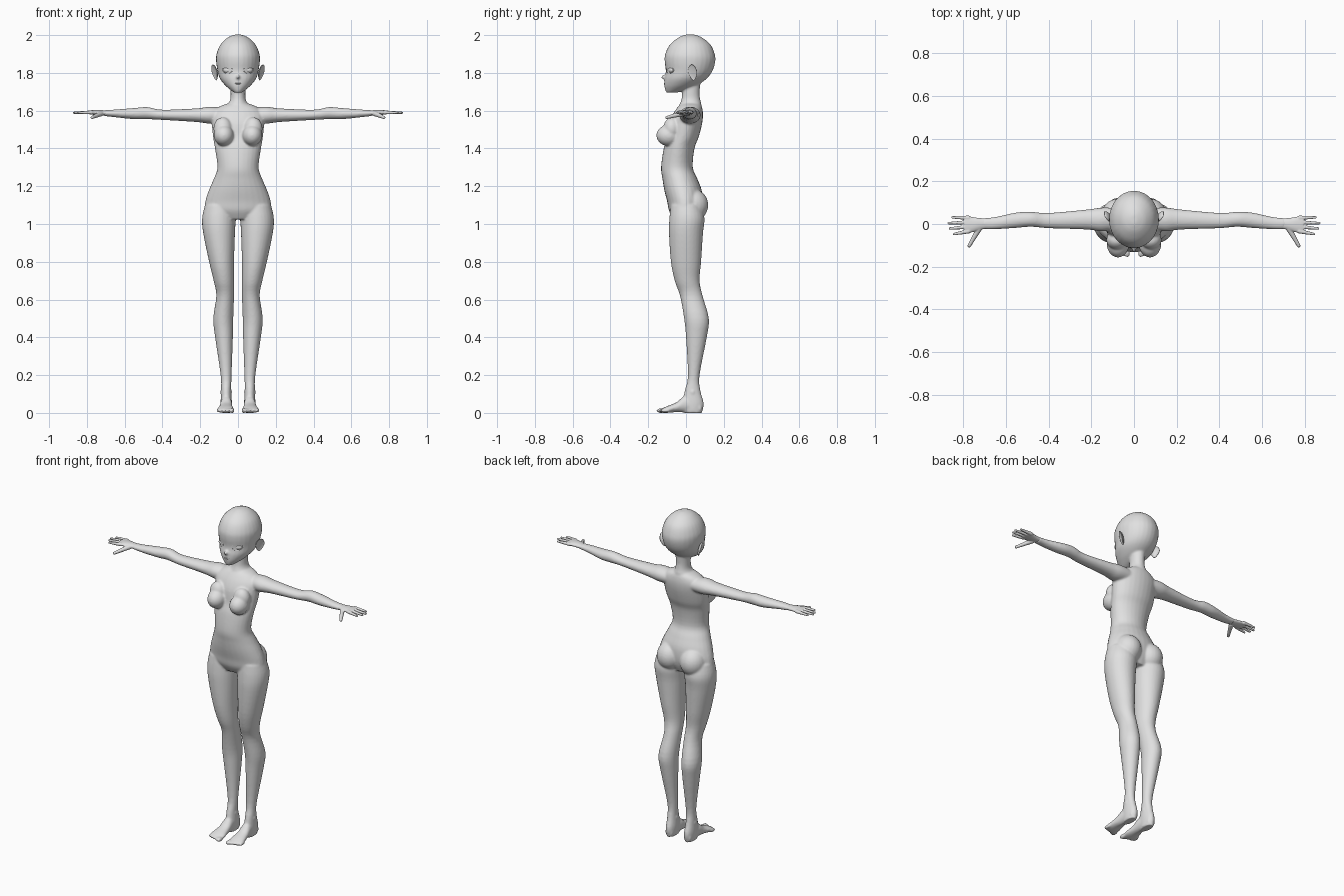
import bpy
import bmesh
import math
from mathutils import Matrix, Vector

default_cube = bpy.data.objects.get("Cube")
if default_cube:
    bpy.data.objects.remove(default_cube, do_unlink=True)

# Single plain material
clay = bpy.data.materials.new("light_grey_clay")
clay.use_nodes = True
grey = (0.75, 0.75, 0.75, 1.0)
clay.diffuse_color = grey
shader = next(n for n in clay.node_tree.nodes if n.type == "BSDF_PRINCIPLED")
shader.inputs["Base Color"].default_value = grey
shader.inputs["Roughness"].default_value = 0.7

SIDES = (1, -1)
SEGMENTS = 28


def catmull(p0, p1, p2, p3, t):
    """Smooth interpolation between two neighbouring cross-sections."""
    return [b + 0.5 * t * (c - a + t * (2 * a - 5 * b + 4 * c - d + t * (3 * (b - c) + d - a)))
            for a, b, c, d in zip(p0, p1, p2, p3)]


def loft(bm, axis, sections, side=1, steps=4):
    """Closed tube; each section is (position on axis, centre, half width, low, high)."""
    dense = []
    last = len(sections) - 1
    for i in range(last):
        around = [sections[min(max(i + k, 0), last)] for k in (-1, 0, 1, 2)]
        dense += [catmull(*around, s / steps) for s in range(steps)]
    dense.append(sections[last])
    rings = []
    for pos, centre, width, low, high in dense:
        ring = []
        for k in range(SEGMENTS):
            angle = math.tau * k / SEGMENTS
            a = centre + width * math.cos(angle)
            b = (low + high) / 2 + (high - low) / 2 * math.sin(angle)
            x, y, z = {"x": (pos, a, b), "y": (a, pos, b), "z": (a, b, pos)}[axis]
            ring.append(bm.verts.new((x * side, y, z)))
        rings.append(ring)
    for lower, upper in zip(rings, rings[1:]):
        for k in range(SEGMENTS):
            n = (k + 1) % SEGMENTS
            bm.faces.new((lower[k], lower[n], upper[n], upper[k]))
    bm.faces.new(rings[0])
    bm.faces.new(rings[-1])


def ellipsoid(bm, centre, radii, side=1, turn=0.0, tilt=0.0):
    x, y, z = centre
    matrix = (Matrix.Translation((x * side, y, z)) @ Matrix.Rotation(turn * side, 4, "Z")
              @ Matrix.Rotation(tilt * side, 4, "Y") @ Matrix.Diagonal((*radii, 1)))
    return bmesh.ops.create_uvsphere(bm, u_segments=24, v_segments=16, radius=1, matrix=matrix)["verts"]


def digit(bm, start, end, radius, side):
    """Tapering finger with a rounded tip."""
    start, end = Vector(start), Vector(end)
    for i in range(15):
        t = i / 14
        r = radius * (1 - 0.4 * t)
        p = start.lerp(end, t)
        ellipsoid(bm, p, (r, r, r), side)


def finish(name, bm, voxel=None, smoothing=0):
    bmesh.ops.recalc_face_normals(bm, faces=bm.faces)
    mesh = bpy.data.meshes.new(name)
    bm.to_mesh(mesh)
    bm.free()
    mesh.materials.append(clay)
    mesh.polygons.foreach_set("use_smooth", [True] * len(mesh.polygons))
    obj = bpy.data.objects.new(name, mesh)
    bpy.context.collection.objects.link(obj)
    if voxel:
        remesh = obj.modifiers.new("blend_parts", "REMESH")
        remesh.mode = "VOXEL"
        remesh.voxel_size = voxel
        remesh.use_smooth_shade = True
        smooth = obj.modifiers.new("soften", "SMOOTH")
        smooth.factor = 0.5
        smooth.iterations = smoothing
    return obj


def stroke(name, points, radius):
    """Thin raised line on the face."""
    curve = bpy.data.curves.new(name, "CURVE")
    curve.dimensions = "3D"
    curve.bevel_depth = radius
    curve.bevel_resolution = 2
    spline = curve.splines.new("POLY")
    spline.points.add(len(points) - 1)
    for point, co in zip(spline.points, points):
        point.co = (*co, 1)
    curve.materials.append(clay)
    bpy.context.collection.objects.link(bpy.data.objects.new(name, curve))


body = bmesh.new()

# Head, neck and nose
loft(body, "z", [
    (2.003, 0, .015, .0, .045), (1.987, 0, .055, -.04, .085), (1.95, 0, .093, -.085, .13),
    (1.9, 0, .114, -.11, .152), (1.86, 0, .116, -.113, .155), (1.81, 0, .108, -.107, .14),
    (1.77, 0, .096, -.114, .11), (1.735, 0, .069, -.115, .06), (1.71, 0, .04, -.11, 0),
    (1.695, 0, .018, -.104, -.05)])
loft(body, "z", [
    (1.78, 0, .042, -.02, .08), (1.7, 0, .039, -.02, .072), (1.66, 0, .041, -.024, .075),
    (1.63, 0, .055, -.035, .082), (1.58, 0, .07, -.05, .08)])
ellipsoid(body, (0, -.11, 1.778), (.01, .023, .013))

# Torso
loft(body, "z", [
    (1.64, 0, .05, -.025, .075), (1.618, 0, .105, -.045, .085), (1.58, 0, .14, -.07, .09),
    (1.53, 0, .139, -.09, .085), (1.46, 0, .132, -.1, .067), (1.4, 0, .122, -.118, .045),
    (1.3, 0, .109, -.132, .036), (1.24, 0, .128, -.125, .06), (1.18, 0, .154, -.115, .083),
    (1.12, 0, .173, -.1, .088), (1.07, 0, .172, -.09, .08), (1.025, 0, .12, -.065, .06)])

for s in SIDES:
    # Chest and seat
    ellipsoid(body, (.075, -.092, 1.469), (.053, .065, .056), s)
    ellipsoid(body, (.08, -.075, 1.505), (.05, .045, .06), s)
    ellipsoid(body, (.078, .035, 1.1), (.077, .083, .085), s)
    # Leg
    loft(body, "z", [
        (1.1, .095, .08, -.08, .08), (1.03, .101, .089, -.088, .098), (.95, .1, .084, -.09, .09),
        (.8, .087, .066, -.08, .08), (.7, .075, .054, -.06, .072), (.62, .068, .047, -.032, .088),
        (.5, .078, .053, -.01, .121), (.4, .074, .047, .0, .11), (.2, .063, .029, .01, .072),
        (.12, .063, .027, -.006, .076), (.05, .062, .03, -.02, .094), (0, .062, .026, -.01, .085)], s)
    # Foot and toes
    loft(body, "y", [
        (.08, .062, .024, 0, .05), (0, .062, .03, .002, .09), (-.05, .064, .035, .004, .056),
        (-.1, .065, .045, 0, .036), (-.125, .065, .042, 0, .024)], s)
    for i in range(5):
        size = .013 if i == 0 else .01
        ellipsoid(body, (.031 + .018 * i, -.133 + .006 * i, .012), (size, .025, size), s)
    # Ankle bones
    ellipsoid(body, (.063, .035, .11), (.033, .017, .018), s)
    # Arm
    loft(body, "x", [
        (.08, .025, .05, 1.535, 1.615), (.15, .021, .056, 1.531, 1.621), (.22, .021, .047, 1.54, 1.612),
        (.4, .016, .036, 1.551, 1.605), (.48, .022, .035, 1.555, 1.619), (.55, .018, .036, 1.555, 1.614),
        (.65, .004, .029, 1.565, 1.606), (.71, .002, .026, 1.572, 1.602)], s)
finish("body", body, voxel=.006, smoothing=5)

for s, label in zip(SIDES, ("left", "right")):
    # Hand
    hand = bmesh.new()
    loft(hand, "x", [
        (.68, .002, .024, 1.574, 1.6), (.71, .001, .026, 1.574, 1.602), (.745, -.002, .033, 1.576, 1.604),
        (.78, -.003, .041, 1.58, 1.602), (.795, -.003, .037, 1.583, 1.6)], s)
    tips = [(.848, -.047), (.867, -.021), (.873, .004), (.855, .031)]
    for i, (x, y) in enumerate(tips):
        digit(hand, (.775, -.034 + .021 * i, 1.591), (x - .005, y, 1.589), .0105, s)
    digit(hand, (.725, -.02, 1.584), (.772, -.102, 1.564), .014, s)
    finish(label + "_hand", hand, voxel=.003, smoothing=3)

    # Cupped ear
    ear = bmesh.new()
    verts = ellipsoid(ear, (0, 0, 0), (.014, .027, .043))
    for v in verts:
        if v.co.x > 0:
            v.co.x *= -.3
        if v.co.z < 0:
            v.co.y *= 1 + v.co.z * 8
    bmesh.ops.transform(ear, verts=ear.verts, matrix=Matrix.Diagonal((s, 1, 1, 1))
                        @ Matrix.Translation((.125, .035, 1.802))
                        @ Matrix.Rotation(math.radians(-30), 4, "Z")
                        @ Matrix.Rotation(math.radians(14), 4, "Y"))
    finish(label + "_ear", ear)

    # Eye with its lid line following the curve of the face
    eye = bmesh.new()
    ellipsoid(eye, (.055, -.078, 1.815), (.024, .014, .016), s, turn=.35)
    finish(label + "_eye", eye)
    lid = []
    for i in range(25):
        angle = math.tau * i / 24
        x = .055 + .026 * math.cos(angle)
        y = .016 - .122 * math.sqrt(1 - (x / .108) ** 2)
        lid.append((x * s, y, 1.815 + .017 * math.sin(angle)))
    stroke(label + "_eyelid", lid, .002)

# Lips
lips = bmesh.new()
ellipsoid(lips, (0, -.107, 1.744), (.021, .01, .0035))
ellipsoid(lips, (0, -.107, 1.738), (.015, .0095, .004))
finish("lips", lips)
